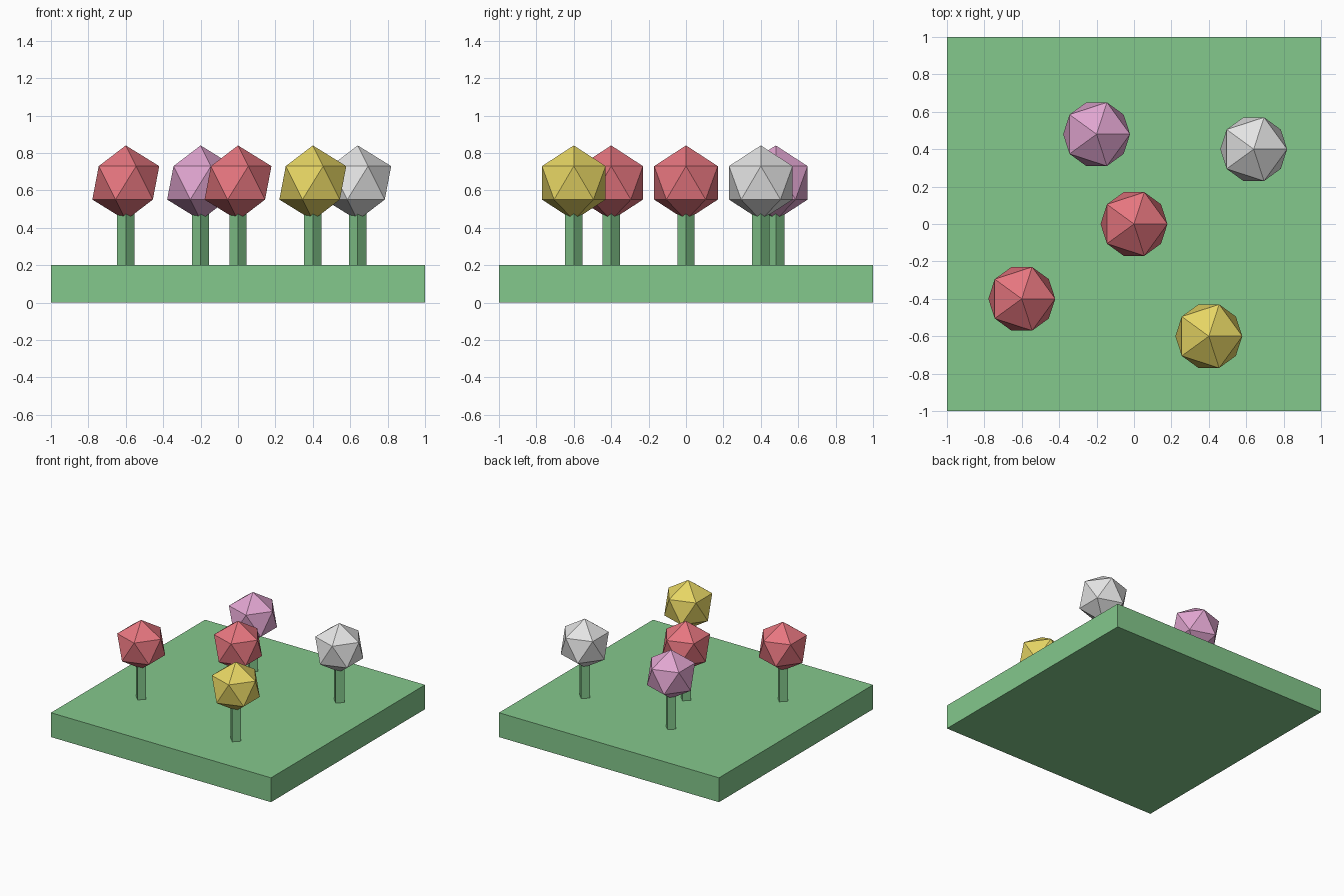
import bpy
import math

cube = bpy.data.objects.get("Cube")
if cube:
    bpy.data.objects.remove(cube, do_unlink=True)


def linear(c):
    c /= 255
    return c / 12.92 if c <= 0.04045 else ((c + 0.055) / 1.055) ** 2.4


def make_material(name, rgb):
    color = [linear(c) for c in rgb] + [1.0]
    mat = bpy.data.materials.new(name)
    mat.use_nodes = True
    mat.diffuse_color = color
    mat.node_tree.nodes["Principled BSDF"].inputs["Base Color"].default_value = color
    return mat


def finish(name, mat):
    obj = bpy.context.object
    obj.name = name
    obj.data.materials.append(mat)
    return obj


green = make_material("leaf green", (132, 200, 140))
red = make_material("rose red", (230, 118, 127))
pink = make_material("orchid pink", (225, 165, 208))
yellow = make_material("soft yellow", (230, 213, 100))
white = make_material("pale grey", (228, 228, 228))

# Square ground slab
bpy.ops.mesh.primitive_cube_add(size=2, location=(0, 0, 0.1))
slab = finish("ground_slab", green)
slab.scale.z = 0.1

# Flowers: four-sided stems, edge forward, under icosahedron blooms
flowers = [
    ("centre", 0, 0, red),
    ("front_right", -0.6, -0.4, red),
    ("front_left", 0.4, -0.6, yellow),
    ("back_right", -0.2, 0.48, pink),
    ("back_left", 0.64, 0.4, white),
]
for place, x, y, mat in flowers:
    bpy.ops.mesh.primitive_cylinder_add(
        vertices=4, radius=0.046, depth=0.4, location=(x, y, 0.4))
    finish(place + "_stem", green)
    bpy.ops.mesh.primitive_ico_sphere_add(
        subdivisions=1, radius=0.2, location=(x, y, 0.64))
    finish(place + "_bloom", mat)
